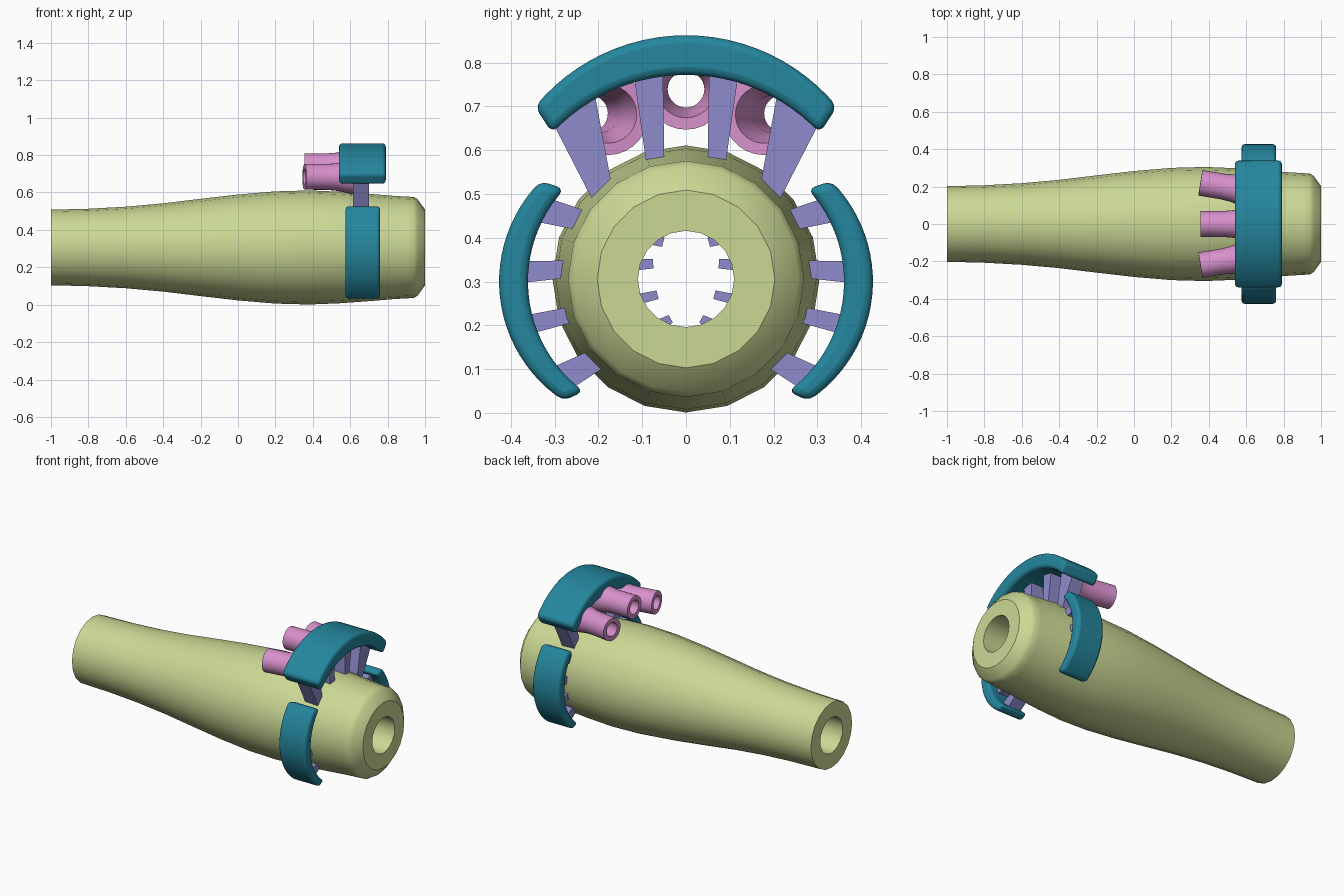
import bpy, bmesh
from math import sin, cos, pi, radians
from mathutils import Vector, Matrix

if "Cube" in bpy.data.objects:
    bpy.data.objects.remove(bpy.data.objects["Cube"])

CZ = 0.306  # height of the body axis


def material(name, rgb):
    m = bpy.data.materials.new(name)
    m.diffuse_color = (*rgb, 1)
    m.use_nodes = True
    m.node_tree.nodes["Principled BSDF"].inputs["Base Color"].default_value = m.diffuse_color
    return m


GREEN = material("green", (0.60, 0.69, 0.30))
TEAL = material("teal", (0.018, 0.24, 0.34))
PINK = material("pink", (0.68, 0.28, 0.60))
VIOLET = material("violet", (0.27, 0.26, 0.60))


def finish(name, bm, mat, bevel=0, angle=35):
    bmesh.ops.recalc_face_normals(bm, faces=bm.faces)
    me = bpy.data.meshes.new(name)
    bm.to_mesh(me)
    bm.free()
    me.materials.append(mat)
    ob = bpy.data.objects.new(name, me)
    bpy.context.collection.objects.link(ob)
    bpy.ops.object.select_all(action='DESELECT')
    ob.select_set(True)
    bpy.context.view_layer.objects.active = ob
    bpy.ops.object.shade_smooth_by_angle(angle=radians(angle))
    if bevel:
        mod = ob.modifiers.new("bevel", 'BEVEL')
        mod.width, mod.segments = bevel, 3
        mod.limit_method, mod.angle_limit = 'ANGLE', radians(40)
    return ob


def lathe(name, profile, sides, matrix, mat):
    """Closed (x, radius) loop revolved around the local x axis."""
    bm = bmesh.new()
    rings = []
    for i in range(sides):
        a = 2 * pi * i / sides
        rings.append([bm.verts.new(matrix @ Vector((x, r * cos(a), r * sin(a))))
                      for x, r in profile])
    n = len(profile)
    for i in range(sides):
        p, q = rings[i], rings[(i + 1) % sides]
        for j in range(n):
            k = (j + 1) % n
            bm.faces.new((p[j], p[k], q[k], q[j]))
    return finish(name, bm, mat)


def arc_pad(name, outer, inner, x0, x1, steps=24):
    """Curved pad; outer/inner = (centre y, centre z, radius, start deg, end deg)."""
    bm = bmesh.new()
    rows = []
    for i in range(steps + 1):
        row = []
        for (y, z, r, a0, a1), xs in ((outer, (x0, x1)), (inner, (x1, x0))):
            a = radians(a0 + (a1 - a0) * i / steps)
            row += [bm.verts.new((x, y + r * cos(a), z + r * sin(a))) for x in xs]
        rows.append(row)
    for p, q in zip(rows, rows[1:]):
        for j in range(4):
            k = (j + 1) % 4
            bm.faces.new((p[j], p[k], q[k], q[j]))
    bm.faces.new(rows[0])
    bm.faces.new(rows[-1])
    return finish(name, bm, TEAL, bevel=0.018)


def strut(name, outer, inner, w_out, w_in, x0=0.615, x1=0.70):
    """Tapered bar between two (y, z) points."""
    bm = bmesh.new()
    o, i = Vector(outer), Vector(inner)
    d = (i - o).normalized()
    side = Vector((-d.y, d.x))
    ends = []
    for p, w in ((o, w_out), (i, w_in)):
        a, b = p + side * w / 2, p - side * w / 2
        ends.append([bm.verts.new((x, q.x, q.y))
                     for x, q in ((x0, a), (x1, a), (x1, b), (x0, b))])
    p, q = ends
    for j in range(4):
        k = (j + 1) % 4
        bm.faces.new((p[j], p[k], q[k], q[j]))
    bm.faces.new(p)
    bm.faces.new(q)
    return finish(name, bm, VIOLET)


# Hollow body with a through bore
body_profile = [(-1, 0.11), (-1, 0.202), (-0.8, 0.207), (-0.6, 0.218), (-0.4, 0.236),
                (-0.2, 0.260), (0, 0.283), (0.2, 0.300), (0.38, 0.305), (0.55, 0.298),
                (0.7, 0.287), (0.82, 0.277), (0.9, 0.272), (0.94, 0.270), (0.96, 0.258),
                (1, 0.203), (1, 0.11)]
lathe("body", body_profile, 20, Matrix.Translation((0, 0, CZ)), GREEN)

# Three flared tubes: rear and front centre points
tube_profile = [(0, 0.042), (0, 0.069), (0.12, 0.069), (0.17, 0.073), (0.21, 0.080),
                (0.26, 0.093), (0.26, 0.066), (0.21, 0.054), (0.15, 0.042)]
for label, y0, y1, z0, z1 in (("left", -0.220, -0.178, 0.684, 0.682),
                              ("middle", 0, 0, 0.739, 0.740),
                              ("right", 0.220, 0.178, 0.684, 0.682)):
    start = Vector((0.355, y0, z0))
    d = Vector((0.61, y1, z1)) - start
    rot = Vector((1, 0, 0)).rotation_difference(d).to_matrix().to_4x4()
    lathe("tube_" + label, tube_profile, 28, Matrix.Translation(start) @ rot, PINK)

# Top pad and the two side pads
arc_pad("top_pad", (0, 0.416, 0.4466, 39.4, 140.6), (0, 0.354, 0.418, 43, 137), 0.54, 0.79)
arc_pad("side_pad_right", (0.102, 0.30, 0.325, -57, 45), (0.051, 0.30, 0.31, -54, 43),
        0.575, 0.76)
arc_pad("side_pad_left", (-0.102, 0.30, 0.325, 237, 135), (-0.051, 0.30, 0.31, 234, 137),
        0.575, 0.76)

# Struts from the pads into the body, mirrored left and right
struts = [((0.262, 0.705), (0.168, 0.43), 0.115, 0.03),
          ((0.088, 0.80), (0.058, 0.42), 0.070, 0.022),
          ((0.350, 0.470), (0.052, 0.390), 0.062, 0.022),
          ((0.385, 0.321), (0.075, 0.341), 0.050, 0.022),
          ((0.385, 0.196), (0.065, 0.270), 0.046, 0.020),
          ((0.285, 0.078), (0.035, 0.215), 0.064, 0.020)]
for n, (o, i, wo, wi) in enumerate(struts, 1):
    for s, label in ((1, "right"), (-1, "left")):
        strut(f"strut_{label}_{n}", (s * o[0], o[1]), (s * i[0], i[1]), wo, wi)
